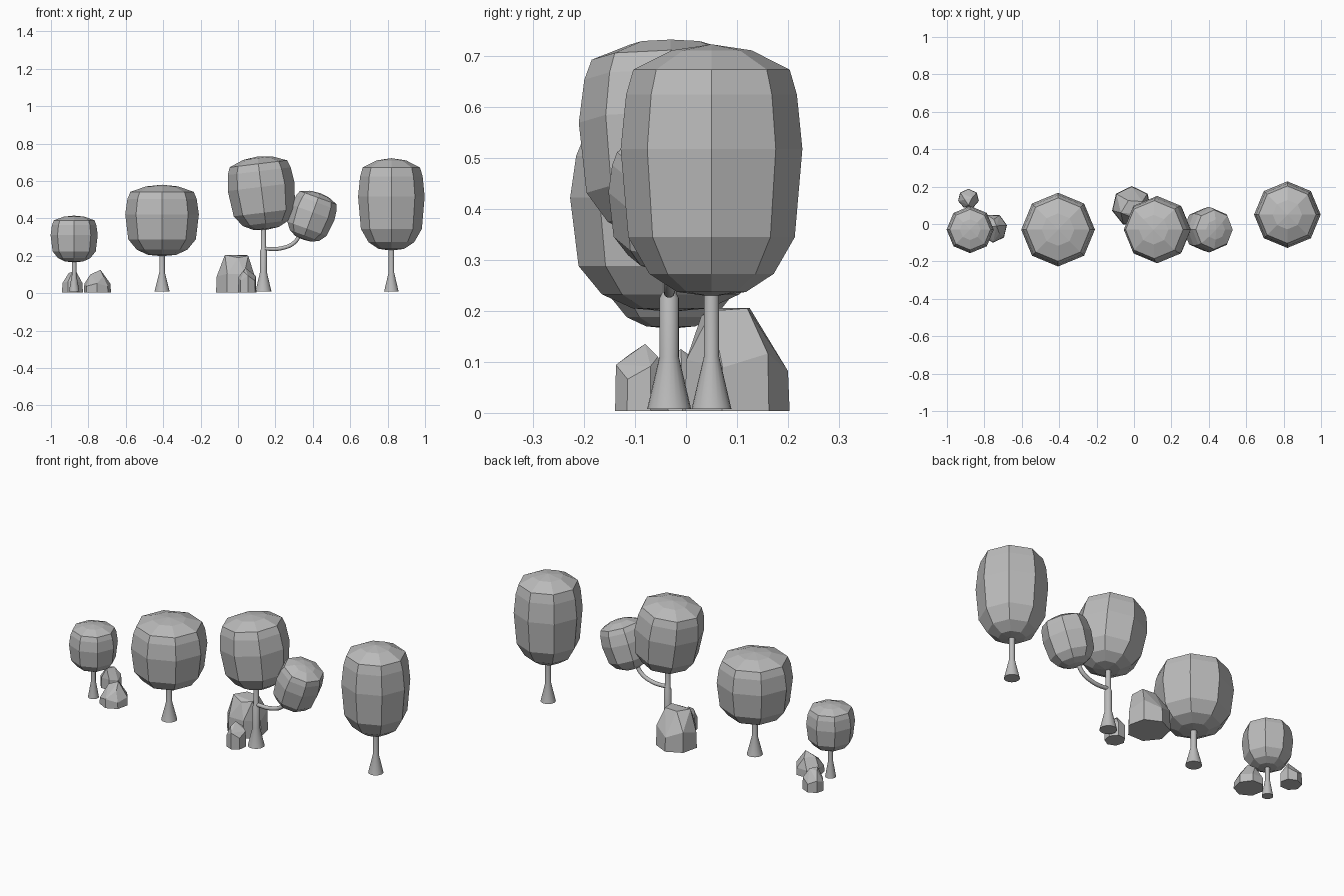
import bpy, bmesh, math
from mathutils import Matrix, Vector

if "Cube" in bpy.data.objects:
    bpy.data.objects.remove(bpy.data.objects["Cube"], do_unlink=True)

grey = bpy.data.materials.new("plain_grey")
grey.use_nodes = True
COLOUR = (0.5, 0.5, 0.5, 1)
grey.diffuse_color = COLOUR
grey.node_tree.nodes["Principled BSDF"].inputs["Base Color"].default_value = COLOUR


def add_object(name, bm):
    bmesh.ops.recalc_face_normals(bm, faces=bm.faces)
    mesh = bpy.data.meshes.new(name)
    bm.to_mesh(mesh)
    bm.free()
    mesh.materials.append(grey)
    ob = bpy.data.objects.new(name, mesh)
    bpy.context.collection.objects.link(ob)
    return ob


def smooth(ob, degrees):
    bpy.ops.object.select_all(action='DESELECT')
    ob.select_set(True)
    bpy.context.view_layer.objects.active = ob
    bpy.ops.object.shade_smooth_by_angle(angle=math.radians(degrees))


def lathe(profile, sides):
    """Revolve (radius, height) pairs about z; zero radius closes to a point."""
    bm = bmesh.new()
    rings = []
    for r, z in profile:
        if r == 0:
            rings.append([bm.verts.new((0, 0, z))] * sides)
        else:
            rings.append([bm.verts.new((r * math.cos(a), r * math.sin(a), z))
                          for a in (math.tau * i / sides for i in range(sides))])
    for low, high in zip(rings, rings[1:]):
        for i in range(sides):
            j = (i + 1) % sides
            corners = dict.fromkeys((low[i], low[j], high[j], high[i]))
            bm.faces.new(list(corners))
    return bm


# Crown outline as fractions of radius and height
CROWN = [(0, 0), (.38, .018), (.685, .09), (.916, .235), (1, .585),
         (.94, .80), (.86, .90), (.44, .976), (0, 1)]


def crown(name, centre, radius, height, tilt=0):
    bm = lathe([(r * radius, (z - .5) * height) for r, z in CROWN], 8)
    bm.transform(Matrix.Translation(centre) @ Matrix.Rotation(math.radians(tilt), 4, 'Y'))
    return add_object(name, bm)


def trunk(name, x, y, foot, neck, flare_top, top, tip=None):
    profile = [(0, .008), (foot, .008), (neck, flare_top)]
    if tip:
        profile += [(neck, .225), (tip, .235)]
    profile += [(tip or neck, top), (0, top)]
    bm = lathe(profile, 20)
    bm.transform(Matrix.Translation((x, y, 0)))
    smooth(add_object(name, bm), 40)


# Upright trees: x, y, crown radius, crown bottom and top, foot and neck radius, flare height
TREES = {
    "small": (-.876, -.03, .126, .165, .415, .028, .012, .10),
    "round": (-.406, -.03, .197, .198, .58, .041, .015, .11),
    "tall": (.82, .05, .178, .228, .722, .039, .015, .11),
}
for label, (x, y, r, low, high, foot, neck, flare) in TREES.items():
    crown(label + "_tree_crown", (x, y, (low + high) / 2), r, high - low)
    trunk(label + "_tree_trunk", x, y, foot, neck, flare, low + .05)

# Forked tree with two leaning crowns
crown("forked_tree_main_crown", (.128, -.03, .535), .18, .395, -7)
crown("forked_tree_side_crown", (.393, -.03, .411), .122, .265, 20)
trunk("forked_tree_trunk", .136, -.033, .043, .019, .11, .4, .014)

# Curved branch
curve = bpy.data.curves.new("forked_tree_branch", 'CURVE')
curve.dimensions = '3D'
curve.bevel_depth = .011
curve.bevel_resolution = 3
curve.use_fill_caps = True
spline = curve.splines.new('BEZIER')
path = [(.136, .238), (.23, .24), (.30, .27), (.34, .33)]
spline.bezier_points.add(len(path) - 1)
for point, (x, z) in zip(spline.bezier_points, path):
    point.co = (x, -.033, z)
    point.handle_left_type = point.handle_right_type = 'AUTO'
curve.materials.append(grey)
branch = bpy.data.objects.new("forked_tree_branch", curve)
bpy.context.collection.objects.link(branch)
bpy.ops.object.select_all(action='DESELECT')
branch.select_set(True)
bpy.context.view_layer.objects.active = branch
bpy.ops.object.convert(target='MESH')
smooth(bpy.context.object, 40)


def rock(name, x, y, rx, ry, shoulder, turn, peaks):
    """Hull of an upright seven-sided base and a few peak points."""
    bm = bmesh.new()
    for z, grow in ((0, 1), (shoulder, .97)):
        for i in range(7):
            a = math.tau * i / 7 + turn
            lift = z * (1 + .18 * math.sin(3 * a)) if z else .004
            bm.verts.new((x + rx * grow * math.cos(a), y + ry * grow * math.sin(a), lift))
    for p in peaks:
        bm.verts.new(Vector(p))
    hull = bmesh.ops.convex_hull(bm, input=bm.verts)
    loose = [v for v in bm.verts if not v.link_faces]
    bmesh.ops.delete(bm, geom=loose, context='VERTS')
    bmesh.ops.dissolve_limit(bm, angle_limit=.09, verts=bm.verts, edges=bm.edges)
    add_object(name, bm)


# Rocks
rock("large_rock", -.012, .095, .108, .108, .10, math.pi / 2,
     [(-.07, .06, .205), (-.03, .125, .205), (.045, .12, .205), (.055, .05, .20), (0, .03, .19)])
rock("front_rock", .05, -.085, .05, .054, .08, .3,
     [(.04, -.08, .135), (.065, -.055, .11), (.03, -.11, .115)])
rock("side_rock", -.752, -.022, .074, .078, .045, .2,
     [(-.735, -.01, .125), (-.79, -.02, .10), (-.72, -.05, .09), (-.75, .025, .10)])
rock("back_rock", -.885, .135, .057, .053, .06, math.pi / 2,
     [(-.905, .13, .108), (-.865, .14, .115), (-.885, .10, .115)])
